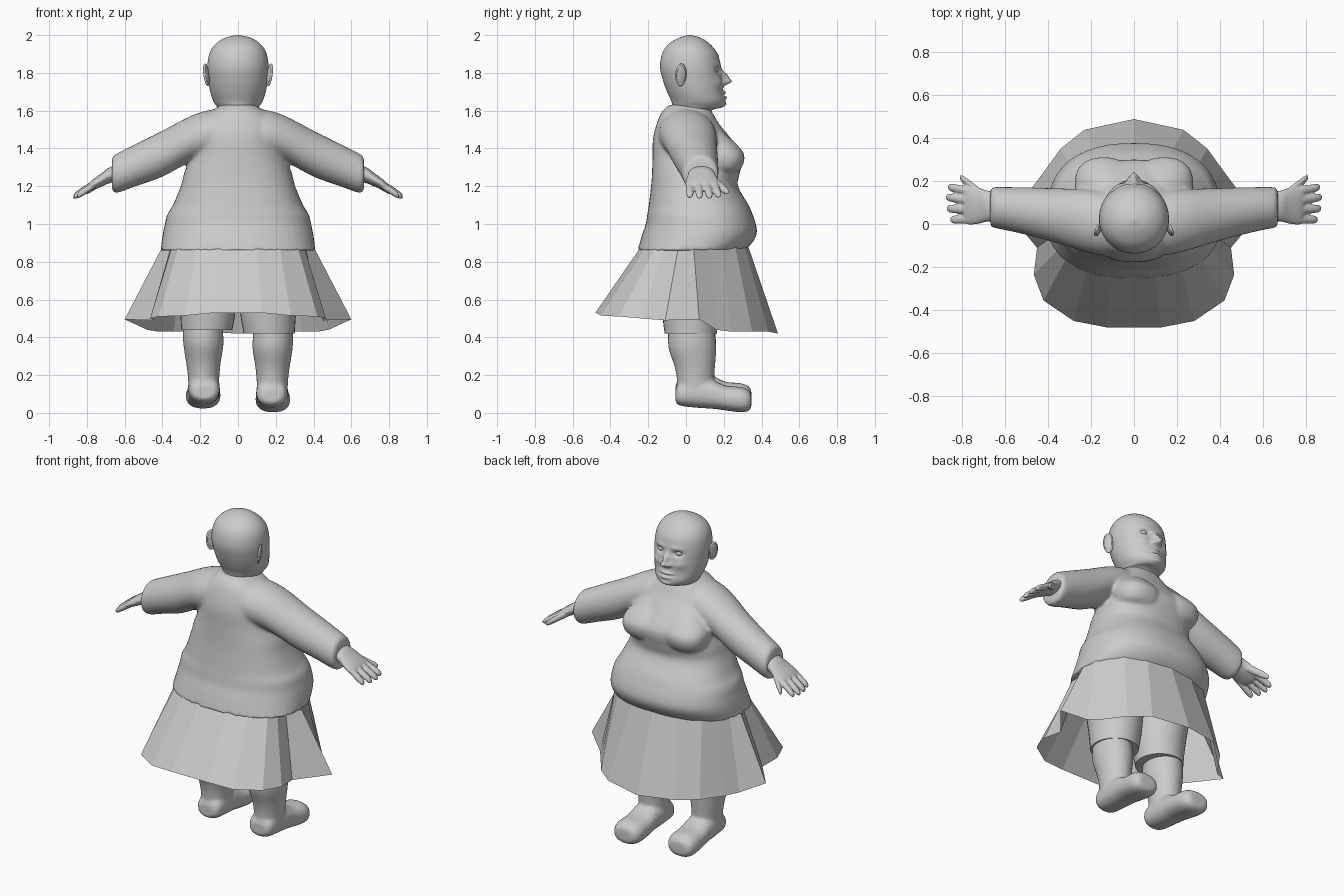
import bpy, bmesh, math
from mathutils import Vector


def finish(name, bm, smooth=True):
    bmesh.ops.recalc_face_normals(bm, faces=bm.faces)
    me = bpy.data.meshes.new(name)
    bm.to_mesh(me)
    bm.free()
    for f in me.polygons:
        f.use_smooth = smooth
    ob = bpy.data.objects.new(name, me)
    bpy.context.collection.objects.link(ob)
    return ob


def spline(rows, steps):
    """Catmull-Rom refinement of a list of number tuples."""
    rows = [Vector(r) for r in rows]
    out = []
    for i in range(len(rows) - 1):
        a, b = rows[max(i - 1, 0)], rows[i]
        c, d = rows[i + 1], rows[min(i + 2, len(rows) - 1)]
        for k in range(steps):
            t = k / steps
            out.append(b + (c - a) * (t / 2) + (a * 2 - b * 5 + c * 4 - d) * (t * t / 2)
                       + (b * 3 - a - c * 3 + d) * (t ** 3 / 2))
    return out + [rows[-1]]


def loft(bm, rows, axis, s=1, n=32, p=2.0, steps=4, lift=0.0):
    """Rings (t, centre u, centre v, radius u, radius v) along an axis, s=-1 mirrors in x."""
    loops = []
    for t, cu, cv, ru, rv in spline(rows, steps):
        loop = []
        for i in range(n):
            a = 2 * math.pi * i / n
            c, d = math.cos(a), math.sin(a)
            u = cu + ru * math.copysign(abs(c) ** (2 / p), c)
            v = cv + rv * math.copysign(abs(d) ** (2 / p), d)
            x, y, z = {'x': (t, u, v), 'y': (u, t, v), 'z': (u, v, t)}[axis]
            loop.append(bm.verts.new((s * x, y, z + lift)))
        loops.append(loop)
    for a, b in zip(loops, loops[1:]):
        for i in range(n):
            bm.faces.new((a[i], a[(i + 1) % n], b[(i + 1) % n], b[i]))
    bm.faces.new(loops[0])
    bm.faces.new(loops[-1])


def fuse(ob, voxel, smooth):
    m = ob.modifiers.new("fuse", 'REMESH')
    m.mode, m.voxel_size, m.use_smooth_shade = 'VOXEL', voxel, True
    m = ob.modifiers.new("soften", 'SMOOTH')
    m.factor, m.iterations = 0.5, smooth
    bpy.context.view_layer.objects.active = ob
    for name in ("fuse", "soften"):
        bpy.ops.object.modifier_apply(modifier=name)


def side(z, half, back, front):
    return (z, 0, (back + front) / 2, half, (front - back) / 2)


# shirt: torso with belly, chest rolls and sleeves fused on
bm = bmesh.new()
loft(bm, [side(*r) for r in (
    (.86, .41, -.256, .31), (.90, .405, -.245, .35), (.95, .398, -.23, .375), (1.0, .387, -.213, .37),
    (1.05, .375, -.205, .353), (1.1, .345, -.197, .332), (1.2, .303, -.185, .275), (1.27, .285, -.18, .285),
    (1.36, .25, -.177, .298), (1.45, .22, -.175, .24), (1.53, .20, -.155, .175), (1.59, .15, -.13, .14),
    (1.63, .09, -.09, .11))], 'z', n=48, p=2.35)
for s in (1, -1):
    loft(bm, [(1.26, .14, .20, .04, .04), (1.29, .14, .195, .115, .095), (1.36, .14, .19, .135, .12),
              (1.42, .13, .165, .12, .105), (1.49, .11, .13, .06, .06)], 'z', s, p=2.3)
    loft(bm, [(.02, .0, 1.49, .13, .12), (.14, .005, 1.475, .15, .13), (.25, .02, 1.45, .142, .122),
              (.4, .045, 1.372, .122, .122), (.54, .065, 1.312, .106, .112), (.63, .075, 1.273, .097, .106),
              (.66, .076, 1.265, .092, .095), (.668, .076, 1.262, .07, .07)], 'x', s)
fuse(finish("shirt", bm), .0105, 6)

# head and neck: smooth loft with facial relief
bm = bmesh.new()
loft(bm, [side(*r) for r in (
    (1.54, .12, -.10, .12), (1.60, .105, -.08, .135), (1.618, .11, -.072, .19), (1.65, .13, -.078, .207),
    (1.70, .147, -.10, .198), (1.76, .157, -.122, .192), (1.83, .162, -.137, .185), (1.90, .152, -.127, .168),
    (1.95, .122, -.095, .13), (1.985, .07, -.04, .08), (2.0, .008, .012, .028))],
    'z', n=112, p=2.05, steps=9)
bumps = [(0, 1.752, .032, .022, .016), (0, 1.778, .034, .016, .030), (0, 1.695, .014, .036, .009),
         (0, 1.670, .012, .032, .009), (0, 1.683, -.010, .045, .004), (0, 1.632, .010, .04, .014)]
for s in (1, -1):
    bumps += [(s * .024, 1.747, .018, .012, .011), (s * .06, 1.815, -.020, .028, .015),
              (s * .055, 1.848, .006, .035, .01), (s * .08, 1.75, .010, .03, .025)]
for v in bm.verts:
    if v.co.y > .03:
        x, z = v.co.x, v.co.z
        v.co.y += sum(h * math.exp(-((x - cx) / sx) ** 2 - ((z - cz) / sz) ** 2)
                      for cx, cz, h, sx, sz in bumps)
finish("head", bm)

for s, label in ((1, "right"), (-1, "left")):
    # eyes
    bpy.ops.mesh.primitive_uv_sphere_add(segments=20, ring_count=12, radius=1, location=(s * .058, .146, 1.815))
    eye = bpy.context.object
    eye.name, eye.scale = label + "_eye", (.027, .025, .018)
    bpy.ops.object.shade_smooth()

    # ears: bowl plus rolled rim, flaring out towards the back and top
    for part in ("ear", "ear_rim"):
        if part == "ear":
            bpy.ops.mesh.primitive_uv_sphere_add(segments=20, ring_count=12, radius=1)
            scale = (.055, .029, .010)
        else:
            bpy.ops.mesh.primitive_torus_add(major_radius=1, minor_radius=.18, major_segments=28, minor_segments=8)
            scale = (.051, .027, .035)
        ear = bpy.context.object
        ear.name = label + "_" + part
        ear.scale = scale
        ear.location = (s * .167, -.027, 1.79)
        ear.rotation_euler = (0, math.radians(90 + s * 8), s * math.radians(22))
        bpy.ops.object.shade_smooth()

    # hand: palm, four fingers and thumb
    bm = bmesh.new()
    loft(bm, [(.60, .08, 1.285, .065, .045), (.68, .083, 1.258, .072, .042), (.72, .085, 1.235, .084, .036),
              (.77, .085, 1.207, .088, .027), (.79, .09, 1.197, .075, .016)], 'x', s, 20)
    for base, tip in (((.75, .148, 1.215), (.863, .172, 1.150)), ((.76, .109, 1.215), (.872, .125, 1.144)),
                      ((.76, .066, 1.215), (.868, .072, 1.144)), ((.75, .024, 1.215), (.852, .020, 1.148)),
                      ((.69, .125, 1.245), (.808, .218, 1.168))):
        a, b = Vector(base), Vector(tip)
        loft(bm, [(*a.lerp(b, t), r, r) for t, r in ((0, .021), (.5, .021), (.88, .018), (1, .009))],
             'x', s, 12, steps=2)
    fuse(finish(label + "_hand", bm), .005, 2)

    # leg and boot; one foot is slightly raised
    lift = 0 if s > 0 else .02
    bm = bmesh.new()
    loft(bm, [(.55, .18, .03, .10, .115), (.42, .185, .03, .106, .124), (.34, .183, .034, .106, .126),
              (.25, .183, .046, .092, .108), (.18, .182, .05, .084, .099), (.10, .182, .05, .08, .095)],
         'z', s, lift=lift)
    loft(bm, [(-.055, .178, .09, .05, .035), (-.03, .178, .100, .076, .062), (.06, .18, .107, .084, .08),
              (.14, .182, .098, .085, .076), (.21, .183, .079, .089, .066), (.29, .185, .070, .091, .067),
              (.33, .186, .066, .078, .056), (.346, .187, .064, .055, .036)], 'y', s, p=2.4, lift=lift)
    fuse(finish(label + "_leg", bm), .011, 3)

    # shorts leg
    bm = bmesh.new()
    loft(bm, [(.42, .165, .025, .135, .138), (.55, .16, .025, .15, .155), (.80, .17, .03, .17, .19)],
         'z', s, lift=lift)
    shorts = finish(label + "_shorts_leg", bm)
    bpy.ops.object.select_all(action='DESELECT')
    shorts.select_set(True)
    bpy.context.view_layer.objects.active = shorts
    bpy.ops.object.shade_smooth_by_angle(angle=math.radians(40))

# skirt: faceted flared panels, waist (x, y) then hem (x, y, z), mirrored
half = [(.10, -.238, .125, -.48, .53), (.22, -.212, .28, -.45, .515), (.315, -.16, .42, -.355, .51),
        (.35, -.115, .465, -.235, .50), (.355, -.04, .45, -.11, .49), (.40, .04, .60, .07, .495),
        (.39, .13, .48, .16, .44), (.355, .19, .42, .24, .43), (.29, .26, .34, .35, .43),
        (.16, .31, .23, .437, .43), (0, .33, 0, .487, .42)]
ring = half + [(-x, y, -hx, hy, hz) for x, y, hx, hy, hz in half[-2::-1]]
bm = bmesh.new()
waist = [bm.verts.new((r[0], r[1], .88)) for r in ring]
hem = [bm.verts.new(r[2:]) for r in ring]
for i in range(len(ring)):
    j = (i + 1) % len(ring)
    bm.faces.new((waist[i], waist[j], hem[j], hem[i]))
finish("skirt", bm, smooth=False)
